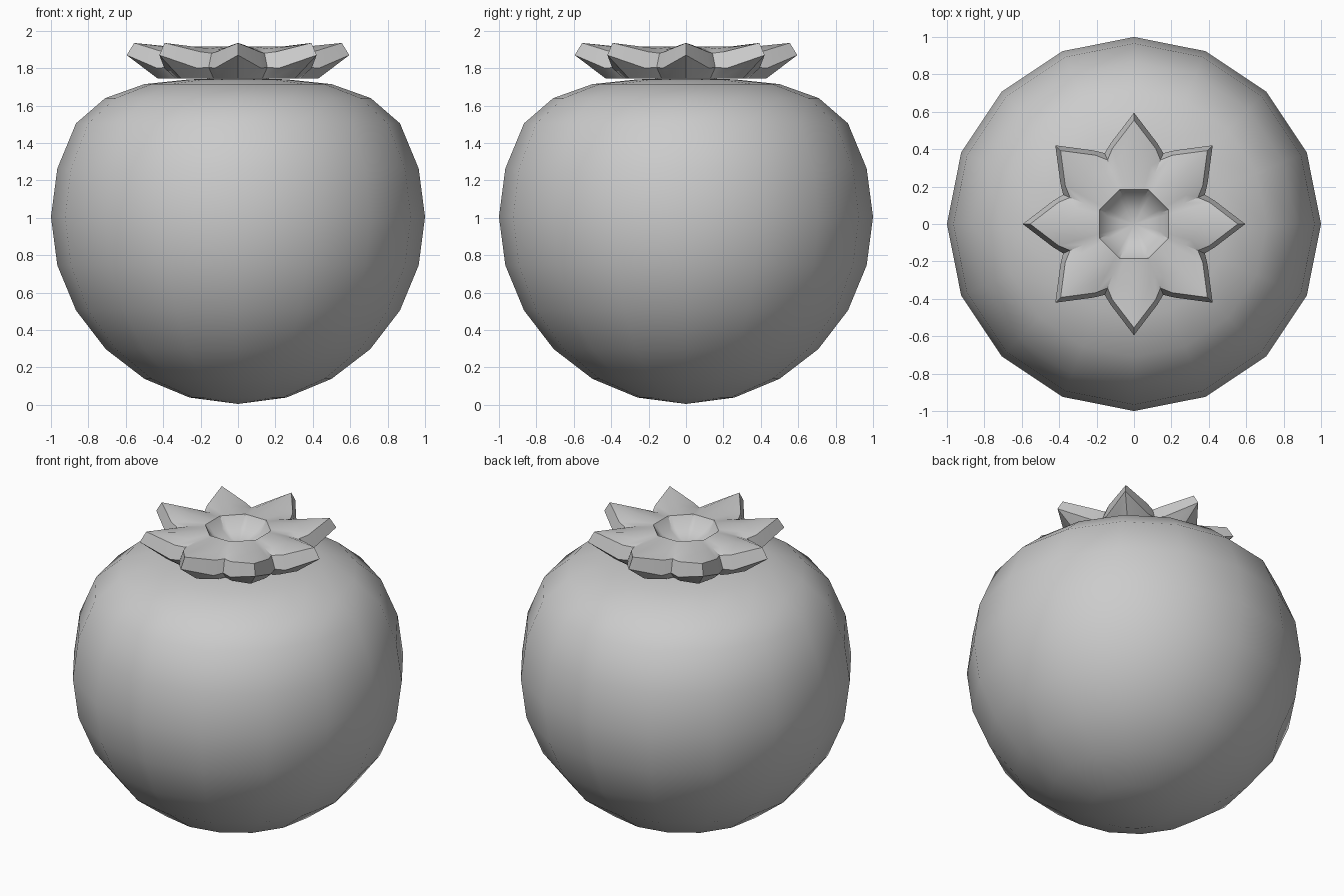
import bpy, bmesh
from math import sin, cos, pi, radians

cube = bpy.data.objects.get("Cube")
if cube:
    bpy.data.objects.remove(cube, do_unlink=True)

grey = bpy.data.materials.new("plain grey")
grey.use_nodes = True
grey.diffuse_color = (0.6, 0.6, 0.6, 1)
grey.node_tree.nodes["Principled BSDF"].inputs["Base Color"].default_value = grey.diffuse_color


def loft(name, rings, bottom_z, top_z):
    """Skin a stack of equal point rings and close both ends with a fan."""
    bm = bmesh.new()
    loops = [[bm.verts.new(p) for p in ring] for ring in rings]
    n = len(loops[0])
    for a, b in zip(loops, loops[1:]):
        for i in range(n):
            j = (i + 1) % n
            bm.faces.new((a[i], a[j], b[j], b[i]))
    for loop, z in ((loops[0], bottom_z), (loops[-1], top_z)):
        pole = bm.verts.new((0, 0, z))
        for i in range(n):
            bm.faces.new((loop[i], loop[(i + 1) % n], pole))
    bmesh.ops.recalc_face_normals(bm, faces=bm.faces)
    mesh = bpy.data.meshes.new(name)
    bm.to_mesh(mesh)
    bm.free()
    obj = bpy.data.objects.new(name, mesh)
    bpy.context.collection.objects.link(obj)
    mesh.materials.append(grey)
    bpy.ops.object.select_all(action="DESELECT")
    obj.select_set(True)
    bpy.context.view_layer.objects.active = obj
    return obj


def circle(r, z, n=16):
    return [(r * cos(2 * pi * i / n), r * sin(2 * pi * i / n), z) for i in range(n)]


# Fruit body: round below, flattened on top
profile = [(sin(radians(a)), 1.005 - cos(radians(a))) for a in range(15, 121, 15)]
profile += [(0.71, 1.64), (0.5, 1.715), (0.26, 1.74)]
loft("fruit_body", [circle(r, z) for r, z in profile], 0.005, 1.75)
bpy.ops.object.shade_smooth()


# Leafy crown: eight petals, each with a tip, two shoulders and a notch
def star(tip, shoulder, notch):
    ring = []
    for k in range(8):
        for angle, (r, z) in ((0, tip), (16, shoulder), (22.5, notch), (29, shoulder)):
            a = radians(45 * k + angle)
            ring.append((r * cos(a), r * sin(a), z))
    return ring


def octagon(r, z):
    # points on the straight sides keep the ring count equal to the star
    mid = r * cos(pi / 8)
    side = mid / cos(radians(16))
    return star((mid, z), (side, z), (r, z))


crown = [
    star((0.43, 1.745), (0.38, 1.745), (0.34, 1.745)),
    star((0.595, 1.87), (0.45, 1.80), (0.41, 1.805)),
    star((0.555, 1.935), (0.42, 1.888), (0.37, 1.88)),
    star((0.36, 1.915), (0.32, 1.905), (0.29, 1.90)),
    octagon(0.2, 1.915),
    octagon(0.155, 1.85),
    octagon(0.08, 1.815),
]
loft("leafy_crown", crown, 1.745, 1.805)
bpy.ops.object.shade_smooth_by_angle(angle=radians(35))
